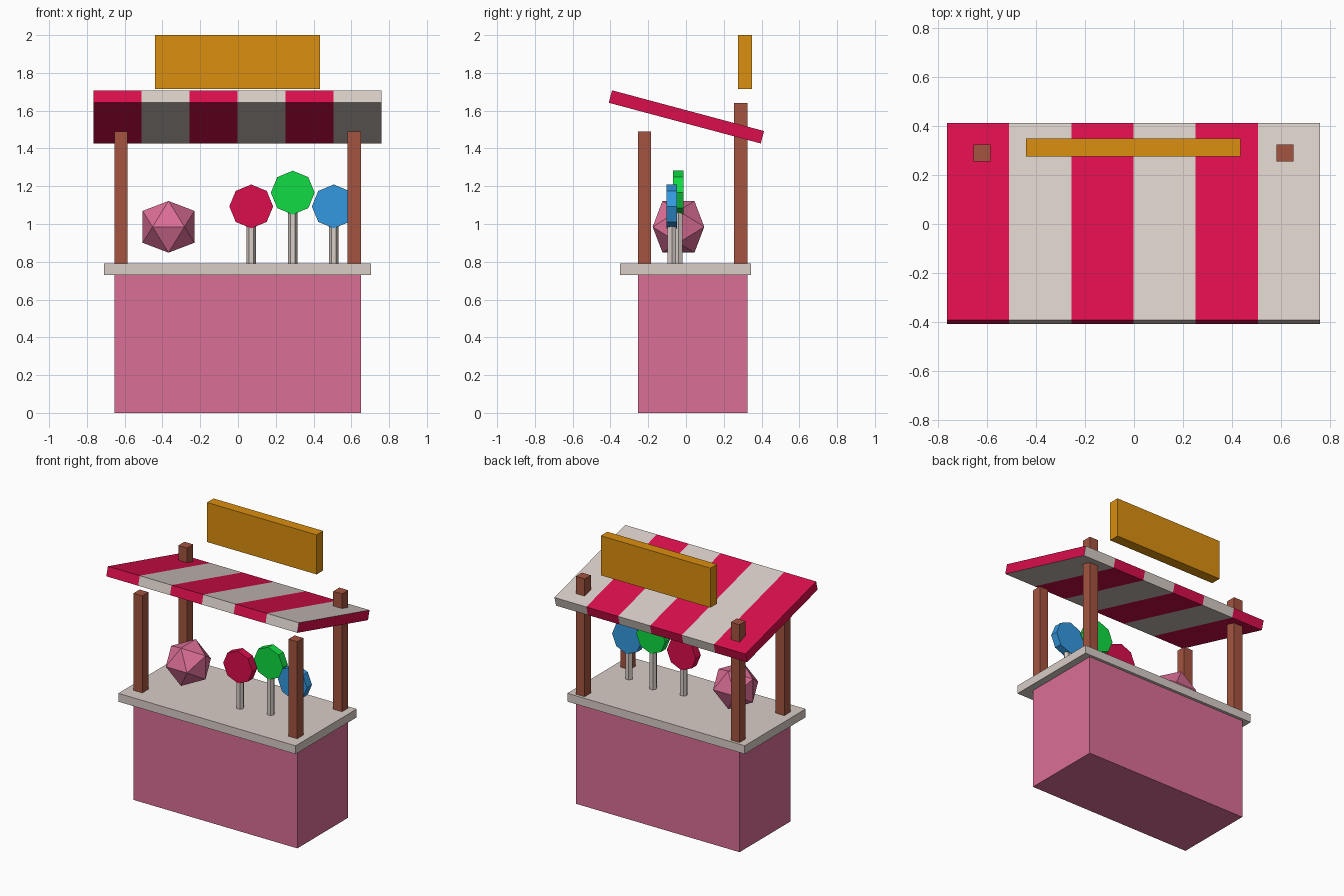
import bpy, bmesh, math
from mathutils import Matrix, Vector

cube = bpy.data.objects.get("Cube")
if cube:
    bpy.data.objects.remove(cube, do_unlink=True)


def material(name, rgb):
    linear = [((c / 255 + 0.055) / 1.055) ** 2.4 for c in rgb] + [1]
    mat = bpy.data.materials.new(name)
    mat.use_nodes = True
    mat.diffuse_color = linear
    bsdf = next(n for n in mat.node_tree.nodes if n.type == 'BSDF_PRINCIPLED')
    bsdf.inputs["Base Color"].default_value = linear
    return mat


PINK = material("pink", (219, 110, 150))
CREAM = material("cream", (216, 205, 198))
RED = material("red", (219, 14, 76))
BROWN = material("brown", (164, 84, 64))
GOLD = material("gold", (219, 143, 15))
GREEN = material("green", (16, 219, 66))
BLUE = material("blue", (52, 153, 224))


def finish(name, bm, *mats):
    bmesh.ops.recalc_face_normals(bm, faces=bm.faces)
    mesh = bpy.data.meshes.new(name)
    bm.to_mesh(mesh)
    bm.free()
    for mat in mats:
        mesh.materials.append(mat)
    obj = bpy.data.objects.new(name, mesh)
    bpy.context.collection.objects.link(obj)
    return obj


def box(name, x, y, z, mat):
    """Box from (low, high) pairs along each axis."""
    bm = bmesh.new()
    bmesh.ops.create_cube(bm, size=1)
    for v in bm.verts:
        v.co = [(lo + hi) / 2 + c * (hi - lo) for c, (lo, hi) in zip(v.co, (x, y, z))]
    return finish(name, bm, mat)


def prism(name, sides, radius, depth, matrix, mat):
    bm = bmesh.new()
    bmesh.ops.create_cone(bm, cap_ends=True, segments=sides, radius1=radius,
                          radius2=radius, depth=depth, matrix=matrix)
    return finish(name, bm, mat)


# Counter and sign
box("stall_base", (-0.655, 0.652), (-0.255, 0.325), (0, 0.73), PINK)
box("counter_top", (-0.71, 0.705), (-0.35, 0.345), (0.73, 0.79), CREAM)
box("sign_board", (-0.44, 0.435), (0.275, 0.35), (1.715, 2.0), GOLD)

# Posts, taller at the back
for side, x in (("right", -0.62), ("left", 0.616)):
    for end, y, top in (("front", -0.22, 1.49), ("back", 0.29, 1.64)):
        box(f"{end}_{side}_post", (x - 0.035, x + 0.035), (y - 0.035, y + 0.035), (0.79, top), BROWN)

# Sloping canopy cut into six stripes, with one plain red end
WIDTH, STRIPES = 1.524, 6
bm = bmesh.new()
bmesh.ops.create_cube(bm, size=1, matrix=Matrix.Diagonal((WIDTH, 0.833, 0.068, 1)))
for i in range(1, STRIPES):
    bmesh.ops.bisect_plane(bm, geom=bm.verts[:] + bm.edges[:] + bm.faces[:],
                           plane_co=((i / STRIPES - 0.5) * WIDTH, 0, 0), plane_no=(1, 0, 0))
for f in bm.faces:
    center = f.calc_center_median().x
    stripe = int((center / WIDTH + 0.5) * STRIPES)
    f.material_index = 0 if center > WIDTH * 0.49 else stripe % 2
canopy = finish("striped_canopy", bm, RED, CREAM)
canopy.location = (-0.002, 0.002, 1.567)
canopy.rotation_euler.x = -math.radians(15)

# Faceted candy ball: regular icosahedron resting on an edge
PHI = (1 + math.sqrt(5)) / 2
bm = bmesh.new()
for a in (-1, 1):
    for b in (-PHI, PHI):
        for p in ((0, a, b), (b, 0, a), (a, b, 0)):
            bm.verts.new(Vector(p) * 0.0845 + Vector((-0.368, -0.04, 0.985)))
bmesh.ops.convex_hull(bm, input=bm.verts[:])
finish("candy_ball", bm, PINK)

# Lollipops: octagonal discs on thin sticks
for name, x, y, z, mat in (("red", 0.07, -0.075, 1.093, RED),
                           ("green", 0.29, -0.04, 1.166, GREEN),
                           ("blue", 0.507, -0.075, 1.093, BLUE)):
    disc = Matrix.Translation((x, y, z)) @ Matrix.Rotation(math.pi / 2, 4, 'X')
    prism(f"{name}_lollipop", 8, 0.116, 0.056, disc, mat)
    bottom, top = 0.79, z - 0.08
    stick = Matrix.Translation((x, y, (bottom + top) / 2)) @ Matrix.Rotation(math.pi / 2, 4, 'Z')
    prism(f"{name}_lollipop_stick", 6, 0.026, top - bottom, stick, CREAM)
